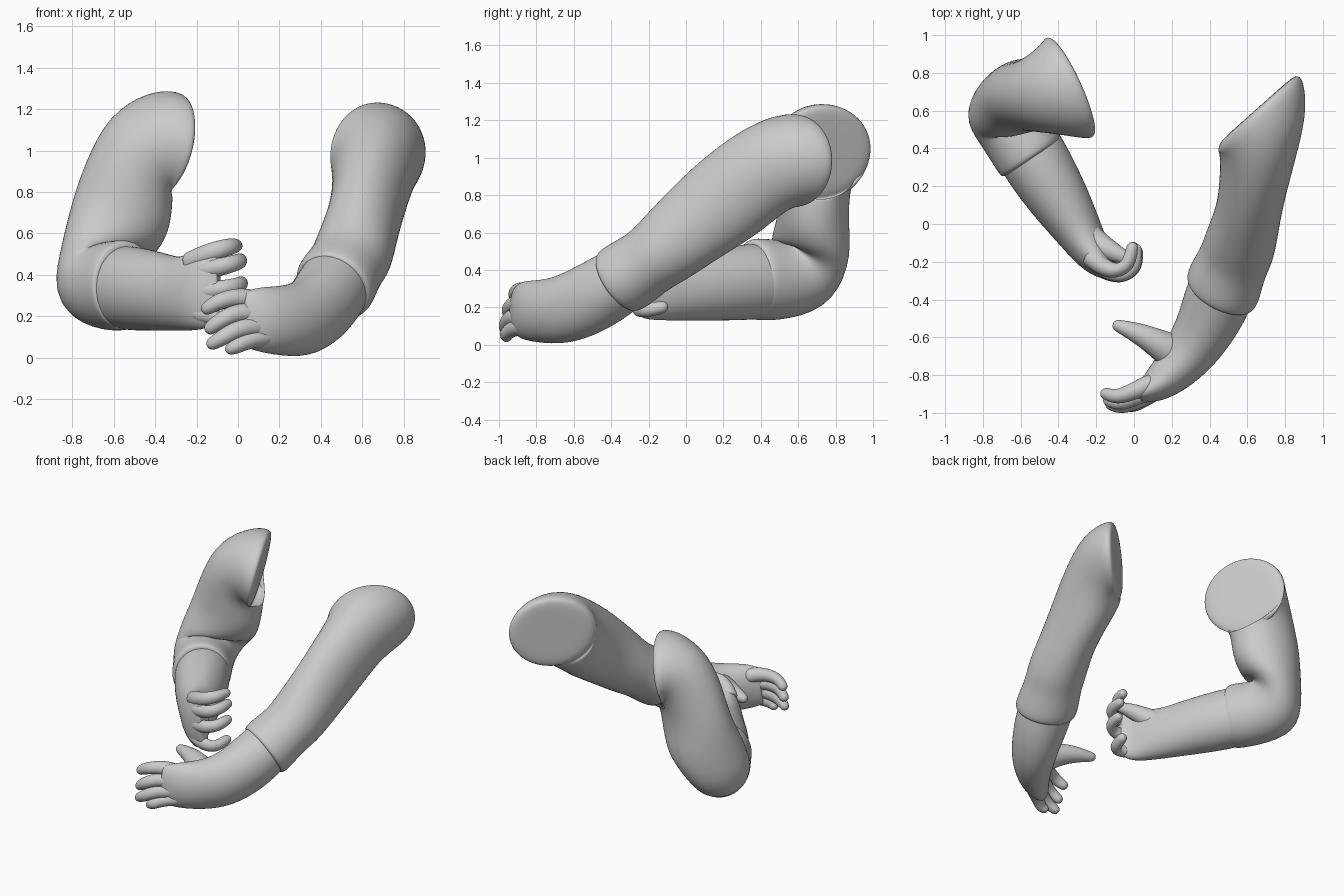
import bpy, bmesh
from math import sin, cos, atan2, pi
from mathutils import Vector

Z = Vector((0, 0, 1))


def loft(name, rings, sides=16, round_end=False):
    """Skin elliptical rings. Ring = (centre, width, height[, normal])."""
    cs = [Vector(r[0]) for r in rings]
    bm = bmesh.new()
    loops, a = [], None
    last = len(rings) - 1
    for i, r in enumerate(rings):
        n = Vector(r[3]) if len(r) > 3 else cs[min(i + 1, last)] - cs[max(i - 1, 0)]
        n.normalize()
        h = n.cross(Z).normalized()
        v = h.cross(n).normalized()
        a = h.copy() if a is None else (a - n * a.dot(n)).normalized()
        start = atan2(a.dot(v), a.dot(h))
        # end caps get inner rings so the rim stays defined
        if i == 0:
            steps = [(0.5, 0), (0.9, 0), (1, 0.02)]
        elif i == last:
            steps = [(1, 0), (0.8, 0.6 * r[1]), (0.35, 0.95 * r[1])] if round_end else [(1, 0), (0.9, 0.01), (0.5, 0.01)]
        else:
            steps = [(1, 0)]
        for s, off in steps:
            loop = []
            for k in range(sides):
                t = start - 2 * pi * k / sides
                loop.append(bm.verts.new(cs[i] + n * off + h * (r[1] * s * cos(t)) + v * (r[2] * s * sin(t))))
            loops.append(loop)
    for l0, l1 in zip(loops, loops[1:]):
        for k in range(sides):
            j = (k + 1) % sides
            bm.faces.new((l0[k], l0[j], l1[j], l1[k]))
    bm.faces.new(loops[0])
    bm.faces.new(loops[-1])
    bmesh.ops.recalc_face_normals(bm, faces=bm.faces)
    for f in bm.faces:
        f.smooth = True
    me = bpy.data.meshes.new(name)
    bm.to_mesh(me)
    bm.free()
    ob = bpy.data.objects.new(name, me)
    bpy.context.collection.objects.link(ob)
    sub = ob.modifiers.new("smooth", "SUBSURF")
    sub.levels = sub.render_levels = 2
    return ob


def finger(name, pts, base, tip):
    """Tapered digit along a few points."""
    k = len(pts) - 1
    radii = [base + (tip - base) * i / k for i in range(k + 1)]
    loft(name, [(p, r, r) for p, r in zip(pts, radii)], 10, True)


# bent right arm: sleeve from shoulder cap round the elbow to the cuff
loft("right_sleeve", [
    ((-.32, .73, 1.03), .305, .265, (-.88, -.40, .20)),
    ((-.39, .715, 1.03), .28, .27, (-.88, -.30, -.10)),
    ((-.47, .70, .98), .225, .255, (-.70, -.10, -.55)),
    ((-.525, .685, .86), .20, .235, (-.40, 0, -.90)),
    ((-.565, .68, .68), .19, .255, (-.30, 0, -.95)),
    ((-.63, .67, .52), .19, .26, (-.15, -.15, -.90)),
    ((-.705, .635, .38), .215, .24, (.35, -.60, -.60)),
    ((-.64, .515, .345), .20, .22, (.50, -.80, -.10)),
    ((-.565, .395, .35), .20, .225, (.55, -.83, 0)),
    ((-.545, .355, .35), .195, .22, (.55, -.83, 0)),
])
# right forearm running into the palm
loft("right_forearm", [
    ((-.60, .47, .345), .18, .20),
    ((-.52, .33, .335), .19, .21),
    ((-.39, .12, .32), .165, .195),
    ((-.29, -.04, .305), .128, .18),
    ((-.225, -.15, .315), .105, .19),
    ((-.165, -.225, .335), .075, .20, (.75, -.55, .05)),
    ((-.10, -.255, .345), .045, .18, (.95, -.25, .05)),
])
# right hand fingers, cupped toward +y
finger("right_index", [(-.24, -.17, .455), (-.12, -.26, .515), (-.03, -.23, .54), (-.01, -.13, .54)], .056, .036)
finger("right_middle", [(-.19, -.22, .42), (-.07, -.285, .44), (.01, -.24, .465), (.01, -.14, .47)], .05, .037)
finger("right_ring", [(-.19, -.23, .32), (-.07, -.285, .33), (.01, -.24, .35), (.015, -.15, .36)], .05, .037)
finger("right_pinky", [(-.21, -.21, .22), (-.09, -.265, .195), (-.02, -.23, .18), (-.005, -.13, .20)], .05, .037)
finger("right_thumb", [(-.27, -.05, .37), (-.18, -.11, .42), (-.10, -.155, .46), (-.04, -.18, .47)], .085, .036)

# stretched left arm: sleeve from shoulder cap to the cuff
loft("left_sleeve", [
    ((.65, .61, .985), .295, .255, (.66, -.74, 0)),
    ((.675, .555, .985), .295, .255, (.60, -.80, -.08)),
    ((.68, .48, .965), .255, .255, (.35, -.85, -.25)),
    ((.66, .37, .90), .21, .255, (.10, -.85, -.48)),
    ((.635, .22, .78), .185, .255, (-.10, -.78, -.60)),
    ((.605, .05, .65), .175, .232, (-.20, -.76, -.60)),
    ((.56, -.12, .505), .20, .205, (-.32, -.75, -.58)),
    ((.525, -.20, .445), .19, .185, (-.38, -.75, -.55)),
    ((.48, -.31, .37), .21, .20, (-.40, -.75, -.50)),
    ((.46, -.36, .34), .205, .195, (-.40, -.75, -.50)),
])
# left forearm running into the palm
loft("left_forearm", [
    ((.54, -.15, .48), .16, .16),
    ((.455, -.37, .33), .19, .185),
    ((.395, -.52, .24), .168, .195),
    ((.31, -.665, .18), .148, .188),
    ((.195, -.795, .178), .12, .17),
    ((.10, -.87, .185), .085, .16),
    ((.03, -.90, .19), .05, .135),
])
# left hand fingers
finger("left_index", [(.10, -.84, .27), (0, -.885, .295), (-.09, -.92, .275), (-.145, -.90, .24)], .055, .036)
finger("left_middle", [(.10, -.87, .21), (0, -.92, .22), (-.08, -.955, .185), (-.13, -.935, .145)], .055, .036)
finger("left_ring", [(.11, -.88, .15), (.01, -.94, .145), (-.07, -.97, .10), (-.12, -.955, .07)], .055, .035)
finger("left_pinky", [(.14, -.87, .10), (.05, -.93, .085), (-.01, -.965, .055), (-.03, -.96, .045)], .05, .034)
finger("left_thumb", [(.24, -.70, .20), (.14, -.64, .25), (.03, -.58, .27), (-.08, -.54, .27)], .11, .036)
